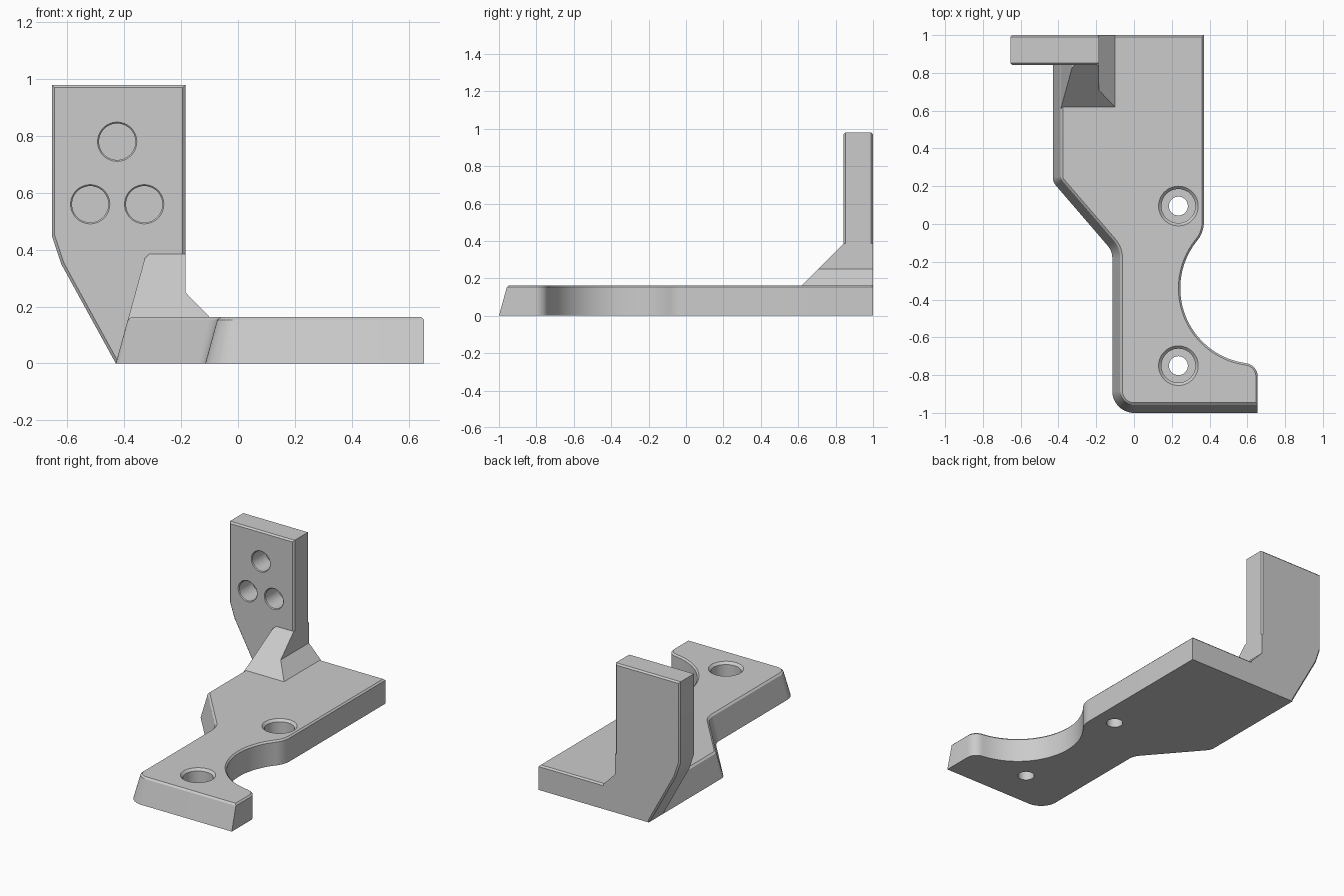
import bpy
import bmesh
from math import sin, cos, tan, radians, tau
from mathutils import Vector

cube = bpy.data.objects.get("Cube")
if cube:
    bpy.data.objects.remove(cube, do_unlink=True)

grey = bpy.data.materials.new("light_grey")
grey.use_nodes = True
COLOUR = (0.6, 0.6, 0.6, 1)
grey.diffuse_color = COLOUR
grey.node_tree.nodes["Principled BSDF"].inputs["Base Color"].default_value = COLOUR


def loft(name, rings):
    """Skin a stack of equal-length rings and cap both ends."""
    bm = bmesh.new()
    loops = [[bm.verts.new(p) for p in ring] for ring in rings]
    n = len(loops[0])
    for a, b in zip(loops, loops[1:]):
        for i in range(n):
            j = (i + 1) % n
            bm.faces.new((a[i], a[j], b[j], b[i]))
    bm.faces.new(loops[0][::-1])
    bm.faces.new(loops[-1])
    bmesh.ops.recalc_face_normals(bm, faces=bm.faces)
    mesh = bpy.data.meshes.new(name)
    bm.to_mesh(mesh)
    bm.free()
    mesh.materials.append(grey)
    obj = bpy.data.objects.new(name, mesh)
    bpy.context.collection.objects.link(obj)
    return obj


def fillet(a, p, b, r, steps=10):
    """Arc of radius r replacing corner p between a and b."""
    a, p, b = Vector(a), Vector(p), Vector(b)
    u, v = (a - p).normalized(), (b - p).normalized()
    half = u.angle(v) / 2
    centre = p + (u + v).normalized() * (r / sin(half))
    start = p + u * (r / tan(half)) - centre
    end = p + v * (r / tan(half)) - centre
    return [centre + start.lerp(end, i / steps).normalized() * r
            for i in range(steps + 1)]


def inset(points, amounts):
    """Move every edge of a counter-clockwise outline inward by its amount."""
    result = []
    n = len(points)
    for i in range(n):
        p = Vector(points[i])
        d1 = (p - Vector(points[i - 1])).normalized()
        d2 = (Vector(points[(i + 1) % n]) - p).normalized()
        n1, n2 = Vector((-d1.y, d1.x)), Vector((-d2.y, d2.x))
        o1, o2 = amounts[i - 1], amounts[i]
        det = n1.x * n2.y - n1.y * n2.x
        if abs(det) < 1e-3:
            result.append(p + n1 * o1)
        else:
            result.append(p + Vector((o1 * n2.y - o2 * n1.y,
                                      n1.x * o2 - n2.x * o1)) / det)
    return result


def drill(target, centre, axis, profile):
    """Cut a turned hole; profile is (radius, distance along axis)."""
    x, y, z = centre
    rings = []
    for r, d in profile:
        ring = []
        for i in range(48):
            c, s = r * cos(tau * i / 48), r * sin(tau * i / 48)
            ring.append((x + c, y + s, z + d) if axis == "Z" else (x + c, y + d, z + s))
        rings.append(ring)
    cutter = loft("hole_cutter", rings)
    cutter.hide_render = True
    mod = target.modifiers.new("hole", "BOOLEAN")
    mod.operation = "DIFFERENCE"
    mod.solver = "EXACT"
    mod.object = cutter
    bpy.context.view_layer.objects.active = target
    bpy.ops.object.modifier_apply(modifier=mod.name)
    bpy.data.objects.remove(cutter, do_unlink=True)


# Base plate outline: sloping left and front sides, then upright right side
corners = [(-0.43, 1), (-0.43, 0.223), (-0.115, -0.143), (-0.115, -1), (0.655, -1)]
sloped = [Vector(corners[0])]
for i, r in ((1, 0.07), (2, 0.1), (3, 0.115)):
    sloped += fillet(corners[i - 1], corners[i], corners[i + 1], r)
sloped.append(Vector(corners[-1]))

scallop = []
for i in range(33):
    a = radians(260 + (142 - 260) * i / 32)
    scallop.append(Vector((0.645 + 0.4 * cos(a), -0.34 + 0.4 * sin(a))))
upright = fillet(corners[-1], (0.655, -0.748), scallop[0], 0.07) + scallop
upright += fillet(scallop[-1], (0.37, -0.043), (0.37, 1), 0.15)
upright.append(Vector((0.37, 1)))
outline = sloped + upright


def base_ring(z, draft, chamfer):
    amounts = [chamfer + (draft if i < len(sloped) - 1 else 0)
               for i in range(len(outline))]
    return [(p.x, p.y, z) for p in inset(outline, amounts)]


TOP = 0.163
base = loft("base_plate", [base_ring(0, 0, 0),
                           base_ring(TOP - 0.01, 0.042, 0),
                           base_ring(TOP, 0.044, 0.01)])

# Counterbored screw holes
for y in (0.095, -0.75):
    drill(base, (0.235, y, 0), "Z",
          [(0.05, -0.05), (0.05, 0.07), (0.09, 0.07), (0.09, TOP - 0.015),
           (0.105, TOP), (0.105, TOP + 0.05)])

# Upright wall with chamfered edges
wall_outline = [(-0.43, 0), (-0.185, 0), (-0.185, 0.98), (-0.655, 0.98),
                (-0.655, 0.45), (-0.622, 0.35)]


def wall_ring(y, amount):
    return [(p.x, y, p.y) for p in inset(wall_outline, [amount] * len(wall_outline))]


wall = loft("upright_wall", [wall_ring(0.843, 0.01), wall_ring(0.853, 0),
                             wall_ring(0.99, 0), wall_ring(1, 0.01)])

# Blind holes in the wall
for x, z in ((-0.425, 0.78), (-0.52, 0.56), (-0.33, 0.56)):
    drill(wall, (x, 0.843, z), "Y",
          [(0.069, -0.05), (0.069, 0), (0.064, 0.005), (0.064, 0.14)])

# Sloping gusset between base and wall
gusset_outline = [(-0.402, 0.1), (-0.1, 0.1), (-0.1, TOP), (-0.185, 0.25),
                  (-0.185, 0.385), (-0.312, 0.385), (-0.328, 0.37)]
gusset = loft("gusset", [[(x, 0.457 + z, z) for x, z in gusset_outline],
                         [(x, 1, z) for x, z in gusset_outline]])

# Smooth the round surfaces and keep edges sharp
bpy.ops.object.select_all(action="DESELECT")
for obj in (base, wall, gusset):
    obj.select_set(True)
bpy.context.view_layer.objects.active = base
bpy.ops.object.shade_smooth_by_angle(angle=radians(25))
